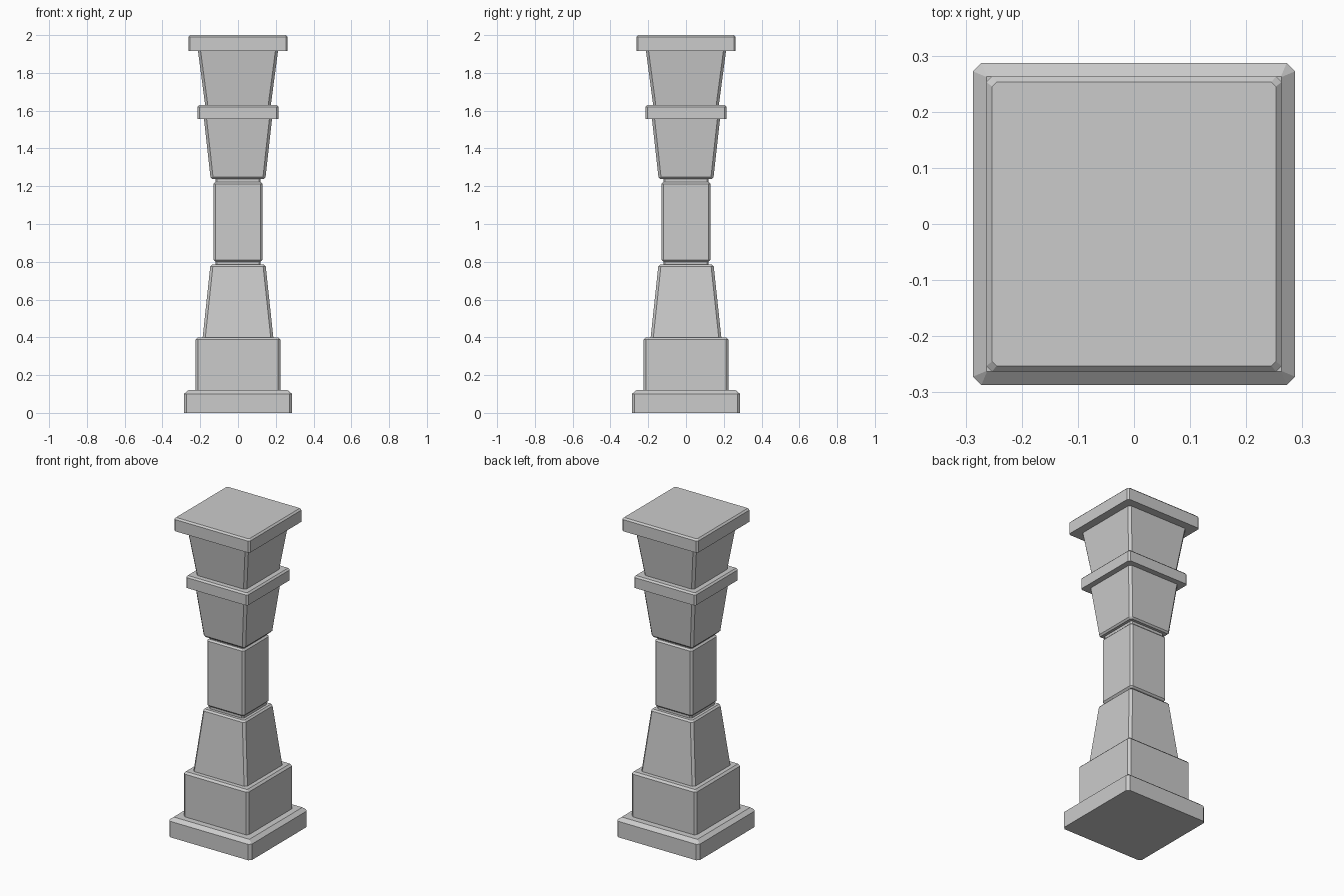
import bpy, bmesh

if "Cube" in bpy.data.objects:
    bpy.data.objects.remove(bpy.data.objects["Cube"])


def loft(name, rings):
    """Solid from square rings with cut corners: (z, half width, corner cut)."""
    bm = bmesh.new()
    loops = []
    for z, h, c in rings:
        k = h - c
        pts = [(h, -k), (h, k), (k, h), (-k, h), (-h, k), (-h, -k), (-k, -h), (k, -h)]
        loops.append([bm.verts.new((x, y, z)) for x, y in pts])
    for a, b in zip(loops, loops[1:]):
        for i in range(8):
            j = (i + 1) % 8
            bm.faces.new((a[i], a[j], b[j], b[i]))
    bm.faces.new(loops[0][::-1])
    bm.faces.new(loops[-1])
    mesh = bpy.data.meshes.new(name)
    bm.to_mesh(mesh)
    bm.free()
    obj = bpy.data.objects.new(name, mesh)
    bpy.context.collection.objects.link(obj)
    return obj


# Stepped foot
loft("base_slab", [(0, .287, .015), (.10, .287, .015), (.12, .263, .001)])
loft("plinth", [(.12, .225, .013), (.388, .225, .013), (.40, .213, .002)])

# Tapered lower body
loft("lower_taper", [(.40, .187, .014), (.775, .147, .014), (.785, .137, .008)])

# Shaft between two recessed necks
loft("lower_neck", [(.785, .12, .01), (.80, .12, .01)])
loft("shaft", [(.80, .12, .005), (.81, .13, .012), (1.212, .13, .012), (1.222, .12, .005)])
loft("upper_neck", [(1.222, .12, .01), (1.24, .12, .01)])

# Flared upper body with a band around it
loft("lower_flare", [(1.238, .137, .008), (1.248, .146, .014), (1.555, .18, .014)])
loft("band", [(1.555, .215, .01), (1.62, .215, .01), (1.63, .205, .003)])
loft("upper_flare", [(1.63, .174, .014), (1.917, .212, .014)])

# Capital slab
loft("cap_slab", [(1.917, .263, .01), (1.99, .263, .01), (2.0, .253, .008)])
